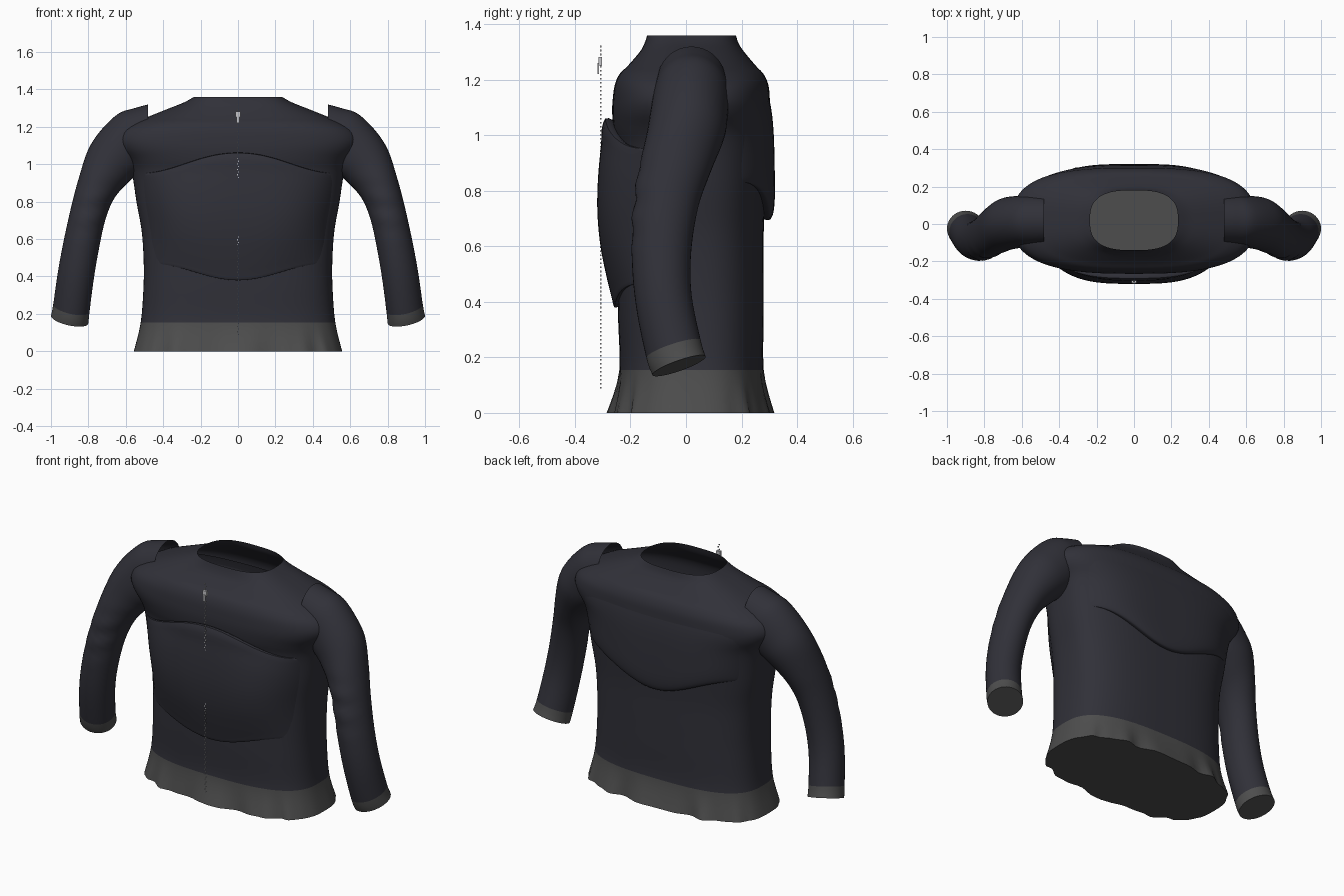
import bpy, bmesh, math
from mathutils import Matrix, Vector

cube = bpy.data.objects.get("Cube")
if cube:
    bpy.data.objects.remove(cube, do_unlink=True)


def material(name, rgb, rough=0.9):
    m = bpy.data.materials.new(name)
    m.use_nodes = True
    m.diffuse_color = (*rgb, 1)
    node = m.node_tree.nodes["Principled BSDF"]
    node.inputs["Base Color"].default_value = (*rgb, 1)
    node.inputs["Roughness"].default_value = rough
    return m


NAVY = material("dark navy cloth", (0.030, 0.030, 0.040))
GREY = material("grey trim", (0.075, 0.075, 0.075))
METAL = material("zip metal", (0.55, 0.55, 0.57))


def finish(name, bm, mats, smooth=True):
    mesh = bpy.data.meshes.new(name)
    bm.to_mesh(mesh)
    bm.free()
    for m in mats:
        mesh.materials.append(m)
    if smooth:
        for p in mesh.polygons:
            p.use_smooth = True
        mesh.set_sharp_from_angle(angle=math.radians(50))
    obj = bpy.data.objects.new(name, mesh)
    bpy.context.collection.objects.link(obj)
    return obj


def spline(keys, steps):
    """Smoothly fill in rows between the key rows."""
    out = []
    for i in range(len(keys) - 1):
        p0, p1, p2, p3 = (keys[max(0, min(len(keys) - 1, i + k))] for k in (-1, 0, 1, 2))
        for s in range(steps):
            t = s / steps
            out.append([b + 0.5 * t * (c - a + t * (2*a - 5*b + 4*c - d + t * (3*(b - c) + d - a)))
                        for a, b, c, d in zip(p0, p1, p2, p3)])
    return out + [list(keys[-1])]


def loft(bm, rows, closed=True):
    """Skin rows of points; returns the vertex rows."""
    vs = [[bm.verts.new(p) for p in r] for r in rows]
    n = len(rows[0])
    for a, b in zip(vs, vs[1:]):
        for j in range(n if closed else n - 1):
            k = (j + 1) % n
            bm.faces.new((a[j], b[j], b[k], a[k]))
    return vs


# Torso rows from collar to hem: height, half width, front, back
TORSO = spline([
    (1.36, .235, -.14, .18), (1.33, .29, -.15, .19), (1.30, .365, -.167, .21),
    (1.25, .49, -.21, .252), (1.22, .56, -.24, .28), (1.18, .625, -.257, .297),
    (1.13, .65, -.264, .302), (1.08, .635, -.266, .304), (1.02, .59, -.26, .302),
    (.95, .566, -.245, .297), (.8, .543, -.24, .287), (.65, .516, -.242, .28),
    (.5, .505, -.245, .28), (.35, .505, -.245, .28), (.155, .52, -.24, .28),
    (0, .557, -.268, .308)], 4)
POWER = 2.8
HEM = 0.155


def torso_at(z):
    for a, b in zip(TORSO, TORSO[1:]):
        if b[0] <= z <= a[0]:
            t = (a[0] - z) / (a[0] - b[0])
            return [p + t * (q - p) for p, q in zip(a, b)]
    return TORSO[0]


def torso_point(row, ang):
    z, a, f, b = row
    c, s = math.cos(ang), math.sin(ang)
    x = a * math.copysign(abs(c) ** (2 / POWER), c)
    y = (f + b) / 2 + (b - f) / 2 * math.copysign(abs(s) ** (2 / POWER), s)
    # Loose folds grow towards the hem edge
    fold = max(0, 1 - z / HEM) ** 1.5 * 0.012 * abs(s)
    return (x, y + fold * (math.sin(13 * ang) + 0.6 * math.sin(22 * ang + 1)), z)


bm = bmesh.new()
SIDES = 112
rings = loft(bm, [[torso_point(r, math.tau * j / SIDES) for j in range(SIDES)] for r in TORSO])
bm.faces.new(rings[-1][::-1])
for f in bm.faces:
    f.material_index = int(f.calc_center_median().z < HEM)
finish("torso", bm, [NAVY, GREY])


# Raised cloth panels that follow the torso
def panel(name, side, low, high, profile):
    rows = []
    for v, lift in spline(profile, 3):
        row = []
        for i in range(49):
            s = (i / 24 - 1) * -side
            z = low(s) + v * (high(s) - low(s))
            _, a, f, b = torso_at(z)
            u = 0.94 * s
            depth = (b - f) / 2 * (1 - abs(u) ** POWER) ** (1 / POWER)
            out = (lift + 0.01) * (1 - s ** 4) - 0.01
            row.append((a * u, (f + b) / 2 + side * (depth + out), z))
        rows.append(row)
    bm = bmesh.new()
    loft(bm, rows, closed=False)
    finish(name, bm, [NAVY])


def wave(mid, amp):
    return lambda s: mid + amp * math.cos(math.pi * s)


panel("belly_panel", -1, wave(.425, -.045), wave(1.005, .055),
      [(.985, -.01), (1, .026), (.9, .052), (.75, .072), (.55, .08), (.35, .068),
       (.18, .044), (.05, .022), (0, .012), (.01, -.01)])
panel("back_panel", 1, wave(.765, -.07), lambda s: 1.17,
      [(1, -.008), (.85, .003), (.6, .018), (.4, .027), (.2, .034), (.07, .033),
       (.01, .024), (0, .01), (.015, -.02)])

# Sleeve rows: outer x, outer z, inner x, inner z, centre y, half depth, tilt
SLEEVE = spline([
    (.48, 1.32, .48, 1.06, .02, .125, 0), (.56, 1.298, .49, 1.03, .02, .132, 0),
    (.64, 1.27, .50, 1.0, .018, .136, 0), (.73, 1.185, .53, .95, .01, .14, 0),
    (.80, 1.08, .58, .91, -.003, .14, 0), (.85, .93, .66, .82, -.04, .13, 0),
    (.89, .78, .71, .70, -.072, .117, .05), (.93, .6, .745, .54, -.088, .107, .12),
    (.962, .43, .772, .38, -.08, .1, .22), (.988, .25, .794, .21, -.045, .098, .32),
    (1.0, .19, .80, .15, -.025, .096, .34)], 5)
AROUND = 40
CUFF_ROWS = 5


def sleeve_ring(row, sx):
    ox, oz, ix, iz, yc, yh, tilt = row
    ring = []
    for j in range(AROUND):
        ang = math.tau * j / AROUND
        c, s = math.cos(ang), math.sin(ang) * sx
        z = (oz + iz) / 2 + (oz - iz) / 2 * c
        # Soft creases on the front of the elbow
        crease = 0.007 * max(0, -s) * math.sin(z * 55) * max(0, 1 - abs(z - .75) / .2)
        ring.append((sx * ((ox + ix) / 2 + (ox - ix) / 2 * c),
                     yc + yh * s - crease, z + tilt * yh * s))
    return ring


for label, sx in (("left", 1), ("right", -1)):
    bm = bmesh.new()
    rings = loft(bm, [sleeve_ring(r, sx) for r in SLEEVE])
    bm.faces.ensure_lookup_table()
    for f in bm.faces[-CUFF_ROWS * AROUND:]:
        f.material_index = 1
    bm.faces.new(rings[-1][::-1]).material_index = 1
    finish(label + "_sleeve", bm, [NAVY, GREY])


# Zip down the front
def box(bm, centre, size):
    mat = Matrix.Translation(Vector(centre)) @ Matrix.Diagonal((*size, 1))
    bmesh.ops.create_cube(bm, size=1, matrix=mat)


bm = bmesh.new()
TEETH = 86
for i in range(TEETH):
    z = 0.09 + 1.23 * i / (TEETH - 1)
    box(bm, (0.003 * (-1) ** i, -0.307, z), (.006, .006, .006))
finish("zip_teeth", bm, [METAL], smooth=False)

bm = bmesh.new()
box(bm, (0, -.309, 1.267), (.026, .014, .03))
box(bm, (0, -.316, 1.24), (.015, .006, .04))
finish("zip_puller", bm, [METAL], smooth=False)
